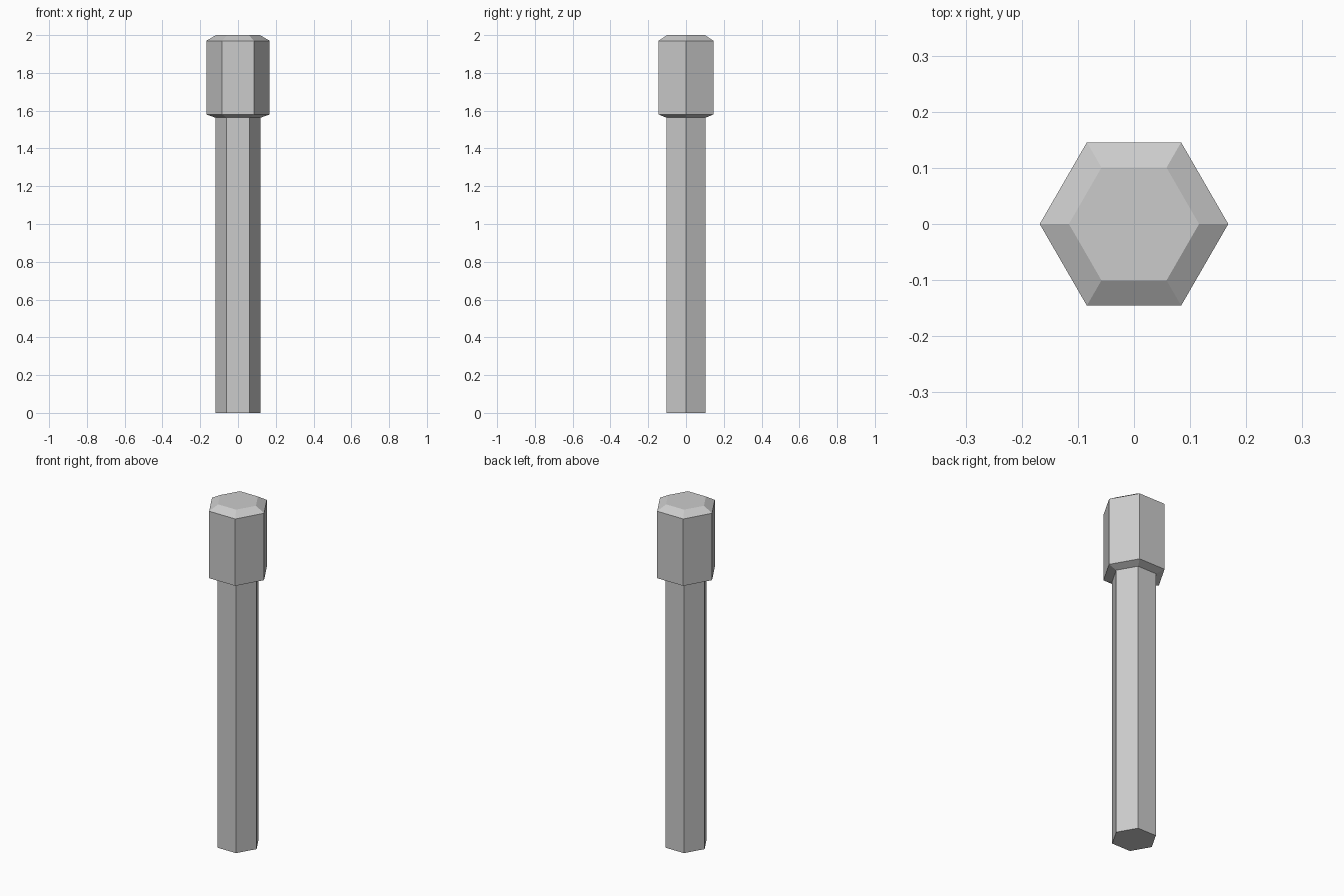
import bpy, bmesh, math

cube = bpy.data.objects.get("Cube")
if cube:
    bpy.data.objects.remove(cube, do_unlink=True)

SIDES = 6

grey = bpy.data.materials.new("plain_grey")
grey.use_nodes = True
colour = (0.6, 0.6, 0.6, 1)
grey.diffuse_color = colour
grey.node_tree.nodes["Principled BSDF"].inputs["Base Color"].default_value = colour


def hex_prism(name, profile):
    """Closed six-sided solid from (radius, height) rings, bottom to top."""
    bm = bmesh.new()
    rings = []
    for r, z in profile:
        angles = [math.tau * i / SIDES for i in range(SIDES)]
        rings.append([bm.verts.new((r * math.cos(a), r * math.sin(a), z)) for a in angles])
    for low, high in zip(rings, rings[1:]):
        for i in range(SIDES):
            j = (i + 1) % SIDES
            bm.faces.new((low[i], low[j], high[j], high[i]))
    bm.faces.new(rings[0][::-1])
    bm.faces.new(rings[-1])
    mesh = bpy.data.meshes.new(name)
    bm.to_mesh(mesh)
    bm.free()
    mesh.materials.append(grey)
    obj = bpy.data.objects.new(name, mesh)
    bpy.context.collection.objects.link(obj)
    return obj


# Long shaft, running up to the underside of the head
hex_prism("shaft", [(0.12, 0), (0.12, 1.57)])

# Wider head with a shallow lower chamfer and a bevelled top
hex_prism("head", [(0.12, 1.563), (0.168, 1.58), (0.168, 1.97), (0.116, 2)])
